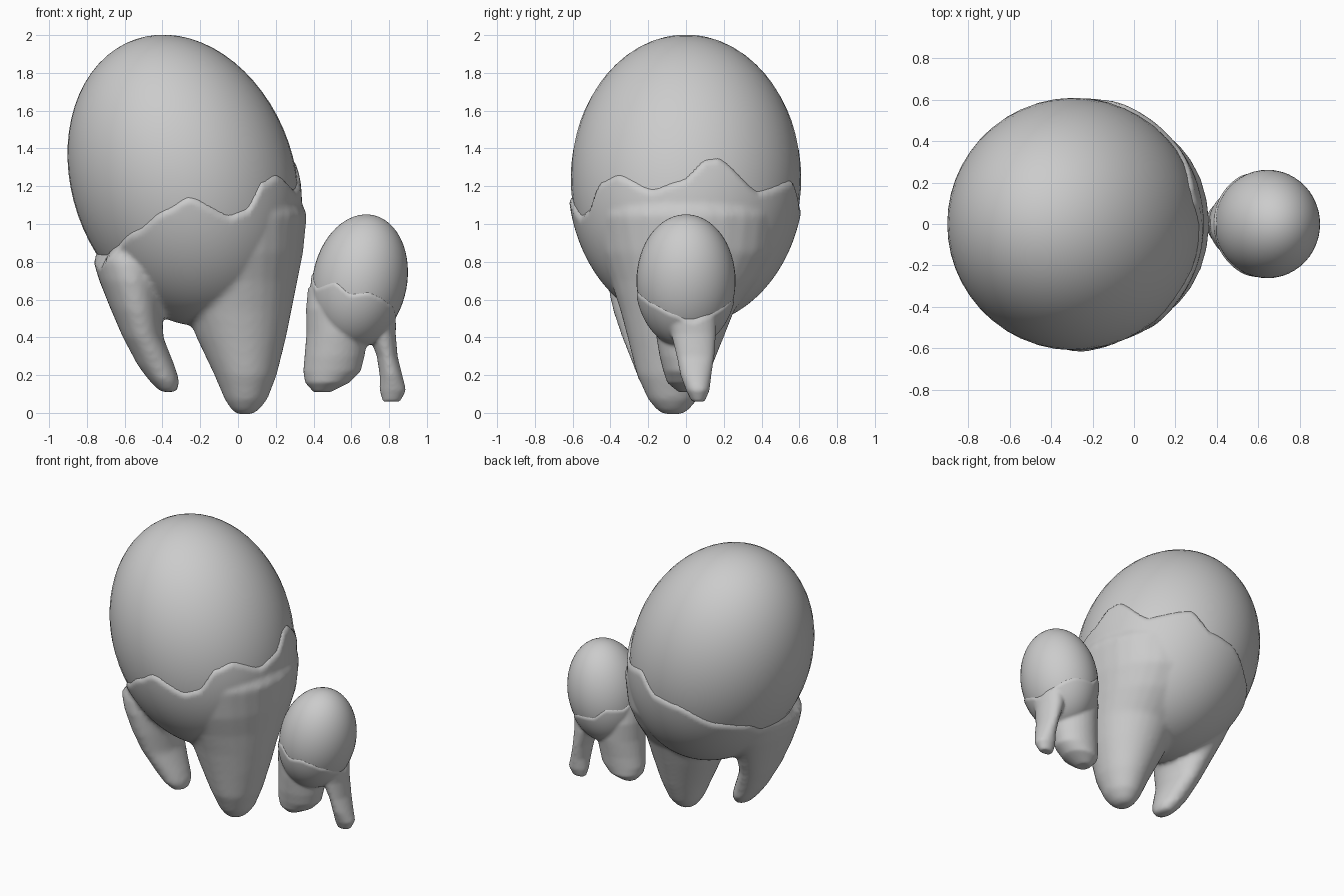
import bpy, bmesh, math
from mathutils import Vector, Matrix

if "Cube" in bpy.data.objects:
    bpy.data.objects.remove(bpy.data.objects["Cube"])


def egg_matrix(centre, radii, tilt):
    return (Matrix.Translation(centre) @ Matrix.Rotation(math.radians(tilt), 4, 'Y')
            @ Matrix.Diagonal((*radii, 1)))


def add_object(name, bm):
    bmesh.ops.recalc_face_normals(bm, faces=bm.faces)
    mesh = bpy.data.meshes.new(name)
    bm.to_mesh(mesh)
    bm.free()
    for p in mesh.polygons:
        p.use_smooth = True
    ob = bpy.data.objects.new(name, mesh)
    bpy.context.collection.objects.link(ob)
    return ob


def loft(bm, sections, n=28):
    """Closed tapered root from (z, x0, x1, y0, y1) ellipses."""
    rings = []
    for z, x0, x1, y0, y1 in sections:
        rings.append([bm.verts.new(((x0 + x1) / 2 + (x1 - x0) / 2 * math.cos(a),
                                    (y0 + y1) / 2 + (y1 - y0) / 2 * math.sin(a), z))
                      for a in (2 * math.pi * i / n for i in range(n))])
    for a, b in zip(rings, rings[1:]):
        for i in range(n):
            j = (i + 1) % n
            bm.faces.new((a[i], a[j], b[j], b[i]))
    bm.faces.new(rings[0])
    bm.faces.new(rings[-1])


def rim_height(rim, ang):
    """Jagged rim height at an angle, from (degrees, z) points."""
    pts = rim + [(rim[0][0] + 360, rim[0][1])]
    if ang < pts[0][0]:
        ang += 360
    for (a0, z0), (a1, z1) in zip(pts, pts[1:]):
        if a0 <= ang <= a1:
            t = (ang - a0) / (a1 - a0)
            t = 0.5 * t + 0.5 * t * t * (3 - 2 * t)
            return z0 + (z1 - z0) * t
    return pts[0][1]


def build(size, centre, radii, tilt, roots, rim, voxel, thick):
    m = egg_matrix(centre, radii, tilt)
    # Egg
    bm = bmesh.new()
    bmesh.ops.create_uvsphere(bm, u_segments=48, v_segments=32, radius=1, matrix=m)
    add_object(size + "_egg", bm)

    # Cup and roots, fused into one skin
    bm = bmesh.new()
    bmesh.ops.create_uvsphere(bm, u_segments=48, v_segments=32, radius=1 + thick, matrix=m)
    for r in roots:
        loft(bm, r)
    raw = add_object(size + "_raw", bm)
    mod = raw.modifiers.new("fuse", 'REMESH')
    mod.mode = 'VOXEL'
    mod.voxel_size = voxel
    mod = raw.modifiers.new("soften", 'SMOOTH')
    mod.factor = 0.5
    mod.iterations = 8
    dg = bpy.context.evaluated_depsgraph_get()
    mesh = bpy.data.meshes.new_from_object(raw.evaluated_get(dg))
    bpy.data.objects.remove(raw)

    # Sink the skin into the egg above the jagged rim, then trim the hidden top
    bm = bmesh.new()
    bm.from_mesh(mesh)
    inv = m.inverted()
    hidden = []
    for v in bm.verts:
        d = v.co - Vector(centre)
        gap = rim_height(rim, math.degrees(math.atan2(d.y, d.x))) - v.co.z
        t = max(-1, min(1, gap / (1.5 * voxel)))
        p = inv @ v.co
        q = p.length
        if t < 0:
            q = 1 + 0.06 * t
        else:
            low = 1 + thick * t
            q = max(q, low) if t >= 1 else low + (max(q, low) - low) * t
        v.co = m @ (p.normalized() * q)
        if gap < -5 * voxel:
            hidden.append(v)
    bmesh.ops.delete(bm, geom=hidden, context='VERTS')
    add_object(size + "_cup_with_roots", bm)


# Large figure
build("large", (-0.29, 0, 1.24), (0.59, 0.61, 0.78), 0 - 19,
      [[(1.2, -0.3, 0.30, -0.4, 0.4), (1.05, -0.45, 0.365, -0.5, 0.5),
        (0.85, -0.40, 0.345, -0.46, 0.47), (0.7, -0.34, 0.315, -0.40, 0.38),
        (0.55, -0.28, 0.285, -0.35, 0.26), (0.4, -0.22, 0.255, -0.31, 0.20),
        (0.2, -0.125, 0.205, -0.26, 0.12), (0.07, -0.07, 0.155, -0.20, 0.06),
        (0.01, -0.03, 0.105, -0.15, 0.01), (-0.008, 0.0, 0.07, -0.11, -0.03)],
       [(0.95, -0.78, -0.4, -0.35, 0.25), (0.8, -0.765, -0.4, -0.42, 0.25),
        (0.7, -0.735, -0.4, -0.42, 0.2), (0.55, -0.675, -0.4, -0.39, 0.12),
        (0.4, -0.61, -0.395, -0.34, 0.05), (0.25, -0.53, -0.335, -0.28, 0.0),
        (0.17, -0.47, -0.31, -0.25, -0.02), (0.11, -0.41, -0.32, -0.2, -0.07)]],
      [(-180, 0.83), (-150, 0.79), (-116, 0.96), (-99, 1.07), (-87, 1.14),
       (-66, 1.04), (-57, 1.07), (-47, 1.22), (-36, 1.26), (-17, 1.18), (-2, 1.23),
       (10, 1.34), (17, 1.35), (38, 1.17), (65, 1.23), (78, 1.1), (95, 1.07),
       (120, 0.95), (145, 0.9), (160, 0.83)],
      0.018, 0.025)

# Small figure
build("small", (0.645, 0, 0.70), (0.25, 0.262, 0.354), 11,
      [[(0.66, 0.37, 0.65, -0.14, 0.14), (0.55, 0.36, 0.68, -0.17, 0.17),
        (0.42, 0.362, 0.69, -0.16, 0.16), (0.3, 0.352, 0.67, -0.14, 0.14),
        (0.22, 0.345, 0.65, -0.12, 0.13), (0.16, 0.355, 0.59, -0.10, 0.12),
        (0.11, 0.40, 0.49, -0.04, 0.06)],
       [(0.55, 0.68, 0.84, -0.12, 0.16), (0.42, 0.69, 0.835, -0.08, 0.16),
        (0.3, 0.735, 0.845, -0.05, 0.15), (0.2, 0.75, 0.87, -0.03, 0.135),
        (0.12, 0.75, 0.89, 0.0, 0.125), (0.06, 0.765, 0.86, 0.03, 0.10)]],
      [(-180, 0.74), (-150, 0.66), (-120, 0.69), (-100, 0.625), (-80, 0.635),
       (-65, 0.61), (-50, 0.575), (-20, 0.52), (0, 0.49), (12, 0.485), (32, 0.51),
       (80, 0.59), (105, 0.6), (125, 0.67), (150, 0.66)],
      0.01, 0.025)
